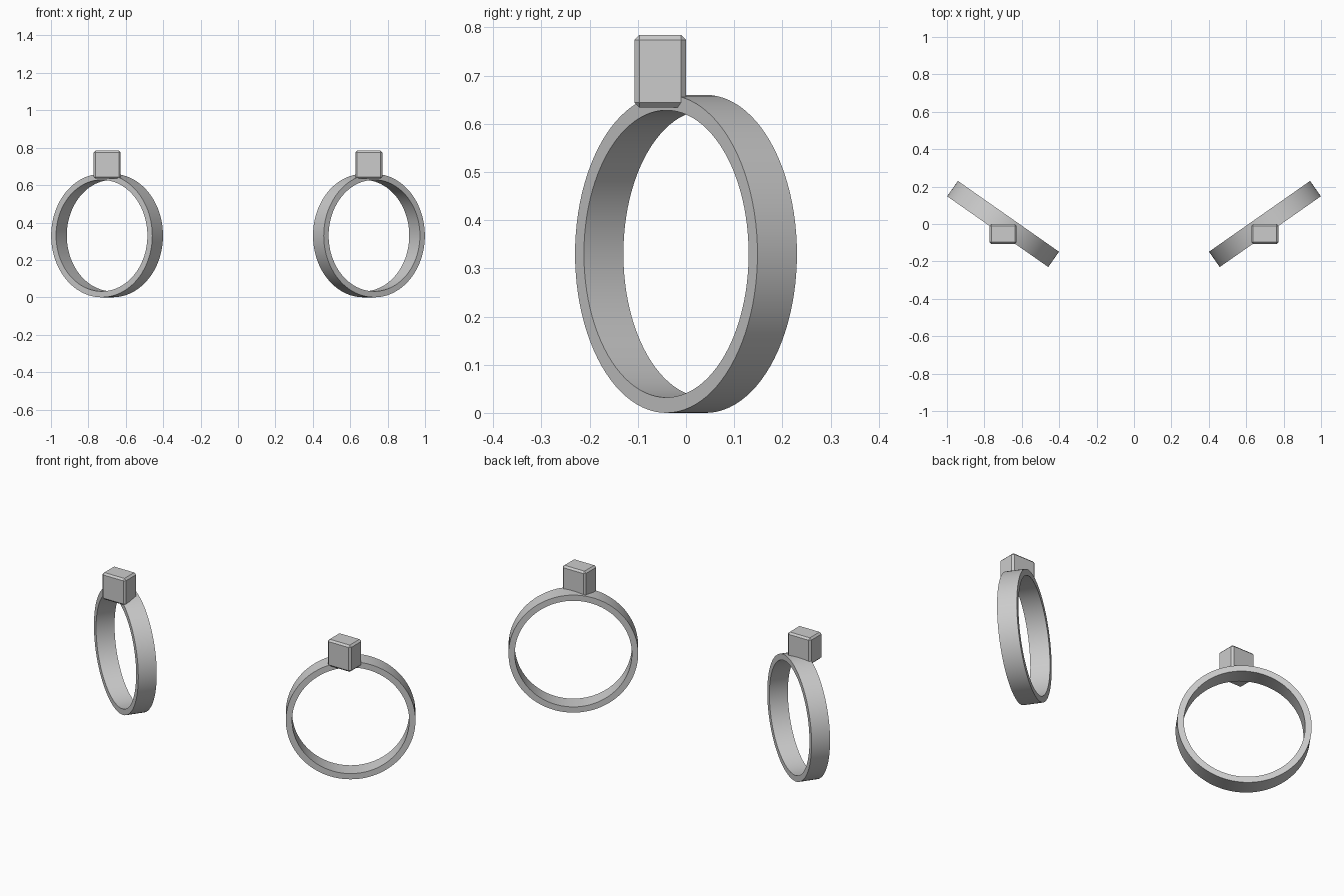
import bpy, bmesh, math
from mathutils import Matrix

if "Cube" in bpy.data.objects:
    bpy.data.objects.remove(bpy.data.objects["Cube"])

metal = bpy.data.materials.new("grey_metal")
metal.diffuse_color = (0.6, 0.6, 0.6, 1)
metal.use_nodes = True
metal.node_tree.nodes["Principled BSDF"].inputs["Base Color"].default_value = metal.diffuse_color


def add_object(name, bm):
    bmesh.ops.recalc_face_normals(bm, faces=bm.faces[:])
    mesh = bpy.data.meshes.new(name)
    bm.to_mesh(mesh)
    bm.free()
    mesh.materials.append(metal)
    obj = bpy.data.objects.new(name, mesh)
    bpy.context.collection.objects.link(obj)
    bpy.context.view_layer.objects.active = obj
    obj.select_set(True)
    bpy.ops.object.shade_smooth_by_angle(angle=math.radians(30))
    obj.select_set(False)
    return obj


def hoop(name, x, turn, outer=0.33, inner=0.298, width=0.1, sides=96):
    # Rectangular profile spun around the y axis
    bm = bmesh.new()
    h = width / 2
    pts = [(inner, -h, 0), (outer, -h, 0), (outer, h, 0), (inner, h, 0)]
    vs = [bm.verts.new(p) for p in pts]
    edges = [bm.edges.new((vs[i], vs[(i + 1) % 4])) for i in range(4)]
    bmesh.ops.spin(bm, geom=vs + edges, cent=(0, 0, 0), axis=(0, 1, 0),
                   angle=2 * math.pi, steps=sides, use_merge=True)
    bmesh.ops.remove_doubles(bm, verts=bm.verts[:], dist=1e-5)
    obj = add_object(name, bm)
    obj.location = (x, 0, outer)
    obj.rotation_euler.z = turn


def block(name, x):
    # Chamfered box sitting on the front half of the hoop's crown
    bm = bmesh.new()
    bmesh.ops.create_cube(bm, size=1, matrix=Matrix.Diagonal((0.145, 0.107, 0.15, 1)))
    bmesh.ops.bevel(bm, geom=bm.edges[:], offset=0.01, segments=1, affect='EDGES')
    obj = add_object(name, bm)
    obj.location = (x, -0.0535, 0.709)


for label, s in (("left", -1), ("right", 1)):
    hoop(label + "_hoop", s * 0.70, s * math.radians(35))
    block(label + "_block", s * 0.70)
